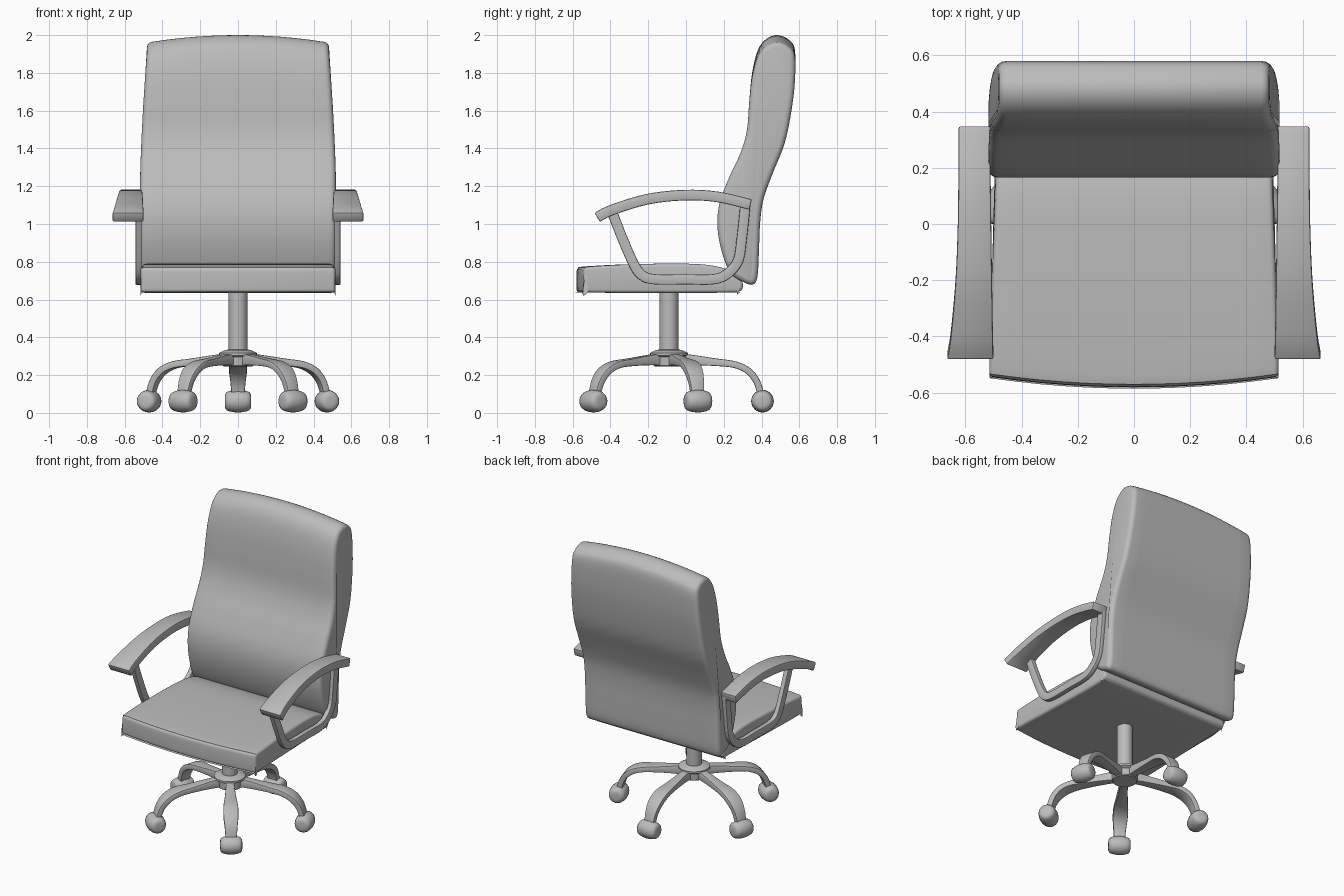
import bpy, bmesh
from math import sin, cos, pi, radians
from mathutils import Vector, Matrix

cube = bpy.data.objects.get("Cube")
if cube:
    bpy.data.objects.remove(cube, do_unlink=True)

GREY = (0.5, 0.5, 0.5, 1)
grey = bpy.data.materials.new("plain grey")
grey.use_nodes = True
grey.diffuse_color = GREY
grey.node_tree.nodes["Principled BSDF"].inputs["Base Color"].default_value = GREY


def finish(name, bm, bevel=0, angle=35):
    """Turn a bmesh into a smooth-shaded object, softening its hard edges."""
    bmesh.ops.recalc_face_normals(bm, faces=bm.faces)
    if bevel:
        hard = [e for e in bm.edges if e.calc_face_angle(0) > radians(50)]
        bmesh.ops.bevel(bm, geom=hard, offset=bevel, segments=2, profile=0.5, affect='EDGES')
    mesh = bpy.data.meshes.new(name)
    bm.to_mesh(mesh)
    bm.free()
    mesh.materials.append(grey)
    ob = bpy.data.objects.new(name, mesh)
    bpy.context.collection.objects.link(ob)
    bpy.ops.object.select_all(action='DESELECT')
    ob.select_set(True)
    bpy.context.view_layer.objects.active = ob
    bpy.ops.object.shade_smooth_by_angle(angle=radians(angle))
    return ob


def spline(points, steps, closed=False):
    """Catmull-Rom curve through points of any dimension."""
    pts = [Vector(p) for p in points]
    n = len(pts)
    at = (lambda i: pts[i % n]) if closed else (lambda i: pts[min(max(i, 0), n - 1)])
    out = []
    for i in range(n if closed else n - 1):
        a, b, c, d = at(i - 1), at(i), at(i + 1), at(i + 2)
        for k in range(steps):
            t = k / steps
            out.append(0.5 * (2 * b + (c - a) * t + (2 * a - 5 * b + 4 * c - d) * t ** 2
                              + (3 * b - a - 3 * c + d) * t ** 3))
    return out if closed else out + [pts[-1]]


def loft(rings):
    """Skin closed rings of equal size and cap both ends."""
    bm = bmesh.new()
    rows = [[bm.verts.new(p) for p in ring] for ring in rings]
    n = len(rows[0])
    for a, b in zip(rows, rows[1:]):
        for j in range(n):
            bm.faces.new((a[j], a[(j + 1) % n], b[(j + 1) % n], b[j]))
    bm.faces.new(rows[0])
    bm.faces.new(rows[-1])
    return bm


def cushion(name, outline, half_width, warp, r):
    """Side outline (y, z) stretched across x, with rounded side rims of radius r."""
    pts = spline(outline, 4, closed=True)
    n = len(pts)
    area = sum(pts[i - 1].cross(pts[i]) for i in range(n))
    inward = []
    for i in range(n):
        d = (pts[(i + 1) % n] - pts[i - 1]).normalized()
        inward.append(Vector((-d.y, d.x)) * (1 if area > 0 else -1))
    rim = [(r * sin(a), r * (1 - cos(a))) for a in (pi / 8, pi / 4, 3 * pi / 8, pi / 2)]
    rows = [(-1, -dx, inset) for dx, inset in reversed(rim)]
    rows += [(k / 6, 0, 0) for k in range(-6, 7)]
    rows += [(1, dx, inset) for dx, inset in rim]
    rings = []
    for t, dx, inset in rows:
        ring = []
        for p, m in zip(pts, inward):
            y, z = p + m * inset
            x = t * (half_width(y, z) - r) + dx
            ring.append((x, *warp(t, y, z)))
        rings.append(ring)
    return finish(name, loft(rings))


def strip(name, path, place, bevel, steps=5):
    """Sweep a rectangle along (u, z, thickness, side_a, side_b) stations."""
    pts = spline(path, steps)
    rings = []
    for i, (u, z, thick, lo, hi) in enumerate(pts):
        a, b = pts[max(i - 1, 0)], pts[min(i + 1, len(pts) - 1)]
        d = Vector((b[0] - a[0], b[1] - a[1])).normalized() * thick / 2
        rings.append([place(u - s * d.y, side, z + s * d.x)
                      for s, side in ((-1, lo), (-1, hi), (1, hi), (1, lo))])
    return finish(name, loft(rings), bevel)


def turned(name, profile, matrix, sides=28):
    """Revolve (radius, height) stations around local z."""
    rings = [[matrix @ Vector((r * cos(2 * pi * k / sides), r * sin(2 * pi * k / sides), h))
              for k in range(sides)] for r, h in profile]
    return finish(name, loft(rings))


# Backrest: wavy side outline, narrowing and crowned at the top
def clamp(v):
    return min(max(v, 0), 1)


back_outline = [(0.31, 0.69), (0.235, 0.74), (0.185, 0.87), (0.166, 1.0), (0.18, 1.12),
                (0.23, 1.25), (0.29, 1.38), (0.323, 1.5), (0.335, 1.65), (0.35, 1.8),
                (0.38, 1.92), (0.425, 1.98), (0.485, 2.0), (0.545, 1.975), (0.577, 1.92),
                (0.575, 1.75), (0.555, 1.58), (0.52, 1.42), (0.46, 1.27), (0.41, 1.13),
                (0.392, 1.0), (0.386, 0.85), (0.378, 0.72), (0.355, 0.68)]
cushion("backrest", back_outline,
        lambda y, z: 0.518 - 0.036 * clamp((z - 1.25) / 0.7) ** 1.3,
        lambda t, y, z: (y, z - 0.035 * t * t * clamp((z - 1.6) / 0.35)), 0.03)

# Seat: slightly domed, front edge bowed forward
seat_outline = [(-0.545, 0.637), (-0.572, 0.642), (-0.58, 0.66), (-0.58, 0.74), (-0.572, 0.765),
                (-0.54, 0.775), (-0.3, 0.787), (0.0, 0.79), (0.15, 0.778), (0.25, 0.745),
                (0.295, 0.70), (0.30, 0.66), (0.28, 0.642), (0.25, 0.637), (-0.1, 0.635)]
cushion("seat", seat_outline,
        lambda y, z: 0.515 - 0.022 * clamp((y + 0.5) / 0.65),
        lambda t, y, z: (y + 0.035 * t * t * clamp(-y / 0.5), z), 0.018)

# Armrests: arched pad over a bent flat support
pad = [(-0.47, 1.035, 0.055, 0.50, 0.665), (-0.39, 1.075, 0.056, 0.502, 0.652),
       (-0.2, 1.132, 0.056, 0.505, 0.635), (0.0, 1.153, 0.056, 0.508, 0.627),
       (0.17, 1.143, 0.056, 0.51, 0.625), (0.342, 1.103, 0.056, 0.51, 0.624)]
support = [(-0.39, 1.06), (-0.335, 0.92), (-0.275, 0.785), (-0.23, 0.727), (-0.16, 0.707),
           (0.0, 0.707), (0.14, 0.707), (0.215, 0.734), (0.275, 0.805), (0.296, 0.93),
           (0.314, 1.1)]
for s, side in ((1, "left"), (-1, "right")):
    def place_arm(u, x, z, s=s):
        return (s * x, u, z)
    strip(side + "_arm_pad", pad, place_arm, 0.007)
    strip(side + "_arm_support", [(u, z, 0.054, 0.51, 0.543) for u, z in support],
          place_arm, 0.006)

# Central column and hub
BASE_Y = -0.09
centre = Matrix.Translation((0, BASE_Y, 0))
turned("column", [(0.05, 0.3), (0.05, 0.65)], centre)
turned("hub", [(0.075, 0.245), (0.08, 0.25), (0.082, 0.295), (0.1, 0.305), (0.1, 0.318),
               (0.07, 0.333), (0.05, 0.335)], centre)

# Five legs with barrel-shaped casters
leg = [(0.04, 0.283, 0.066, -0.025, 0.025), (0.12, 0.28, 0.055, -0.027, 0.027),
       (0.25, 0.268, 0.04, -0.036, 0.036), (0.35, 0.255, 0.036, -0.046, 0.046),
       (0.42, 0.222, 0.036, -0.047, 0.047), (0.465, 0.165, 0.036, -0.04, 0.04),
       (0.488, 0.09, 0.036, -0.034, 0.034)]
barrel = [(0.02, 0.07), (0.037, 0.068), (0.048, 0.06), (0.054, 0.045), (0.058, 0.025)]
barrel += [(0.06, 0)] + [(r, -h) for r, h in reversed(barrel)]
for k in range(5):
    turn = centre @ Matrix.Rotation(pi / 2 + k * 2 * pi / 5, 4, 'Z')
    strip(f"leg_{k + 1}", leg, lambda u, v, z: turn @ Vector((u, v, z)), 0.006)
    axle = turn @ Matrix.Translation((0.495, 0, 0.062)) @ Matrix.Rotation(pi / 2, 4, 'X')
    turned(f"caster_{k + 1}", barrel, axle, 24)
